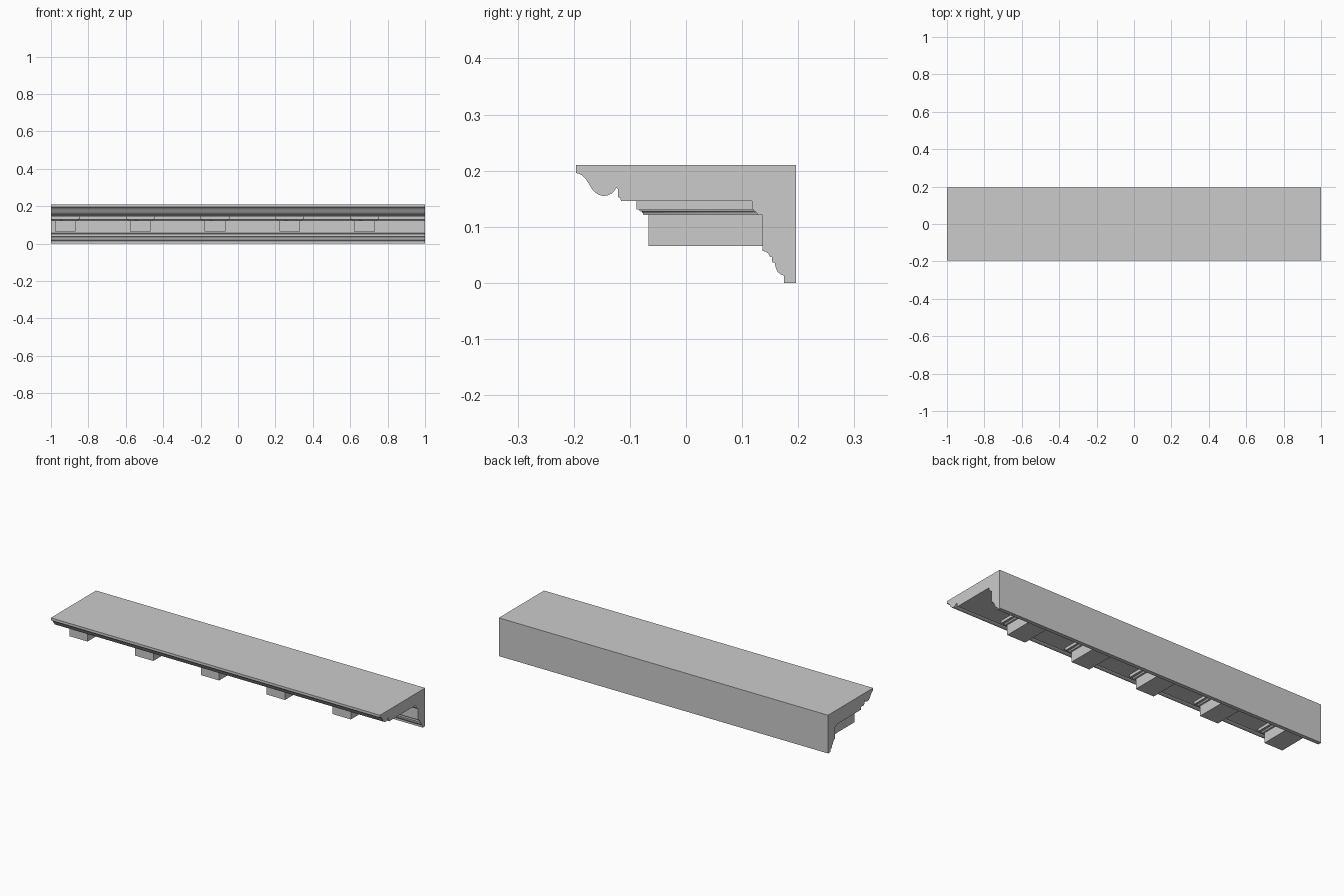
import bpy, bmesh

if "Cube" in bpy.data.objects:
    bpy.data.objects.remove(bpy.data.objects["Cube"])

WALL = 0.136          # face the brackets sit against
FRONT = -0.067        # front face of each bracket
HALF = 0.0555         # half bracket width

# Small bed moulding shared by wall and brackets: (outward offset, z)
bed = [(0, 0.121), (0.009, 0.121), (0.0095, 0.124), (0.012, 0.127),
       (0.016, 0.1285), (0.016, 0.131)]


def finish(bm, name):
    bmesh.ops.recalc_face_normals(bm, faces=bm.faces)
    mesh = bpy.data.meshes.new(name)
    bm.to_mesh(mesh)
    bm.free()
    ob = bpy.data.objects.new(name, mesh)
    bpy.context.collection.objects.link(ob)
    bpy.ops.object.select_all(action='DESELECT')
    ob.select_set(True)
    bpy.context.view_layer.objects.active = ob
    bpy.ops.object.shade_smooth_by_angle(angle=0.55)
    return ob


# Cornice section (y, z), extruded along x
lower = [(0.196, 0.21), (0.196, 0), (0.175, 0), (0.175, 0.013), (0.169, 0.015),
         (0.163, 0.020), (0.160, 0.027), (0.158, 0.036), (0.153, 0.037),
         (0.153, 0.046), (0.149, 0.047), (0.147, 0.052), (0.142, 0.056),
         (0.136, 0.057)]
wall_bed = [(WALL - o, z) for o, z in bed] + [(0.118, 0.131), (0.118, 0.146)]
crown = [(-0.116, 0.146), (-0.117, 0.151), (-0.121, 0.153), (-0.121, 0.167),
         (-0.124, 0.170), (-0.128, 0.164), (-0.133, 0.159), (-0.140, 0.156),
         (-0.147, 0.155), (-0.155, 0.157), (-0.162, 0.161), (-0.168, 0.168),
         (-0.174, 0.178), (-0.180, 0.187), (-0.187, 0.193), (-0.196, 0.196),
         (-0.196, 0.21)]
bm = bmesh.new()
face = bm.faces.new([bm.verts.new((-1, y, z)) for y, z in lower + wall_bed + crown])
ext = bmesh.ops.extrude_face_region(bm, geom=[face], use_keep_orig=True)
bmesh.ops.translate(bm, vec=(2, 0, 0),
                    verts=[v for v in ext['geom'] if isinstance(v, bmesh.types.BMVert)])
finish(bm, "cornice")


# Bracket: block with its moulded cap, open where it meets wall and soffit
def bracket(cx, name):
    bm = bmesh.new()
    levels = [(0, 0.066)] + bed + [(0.0215, 0.131), (0.0215, 0.146)]
    rows = []
    for o, z in levels:
        x, back = HALF + o, WALL - min(o, 0.018)
        rows.append([bm.verts.new((cx + sx * x, y, z)) for sx, y in
                     ((-1, back), (-1, FRONT - o), (1, FRONT - o), (1, back))])
    bm.faces.new(rows[0])
    for a, b in zip(rows, rows[1:]):
        for i in range(3):
            bm.faces.new((a[i], a[i + 1], b[i + 1], b[i]))
    finish(bm, name)


for i in range(5):
    bracket(-0.923 + 0.4 * i, f"bracket_{i + 1}")
